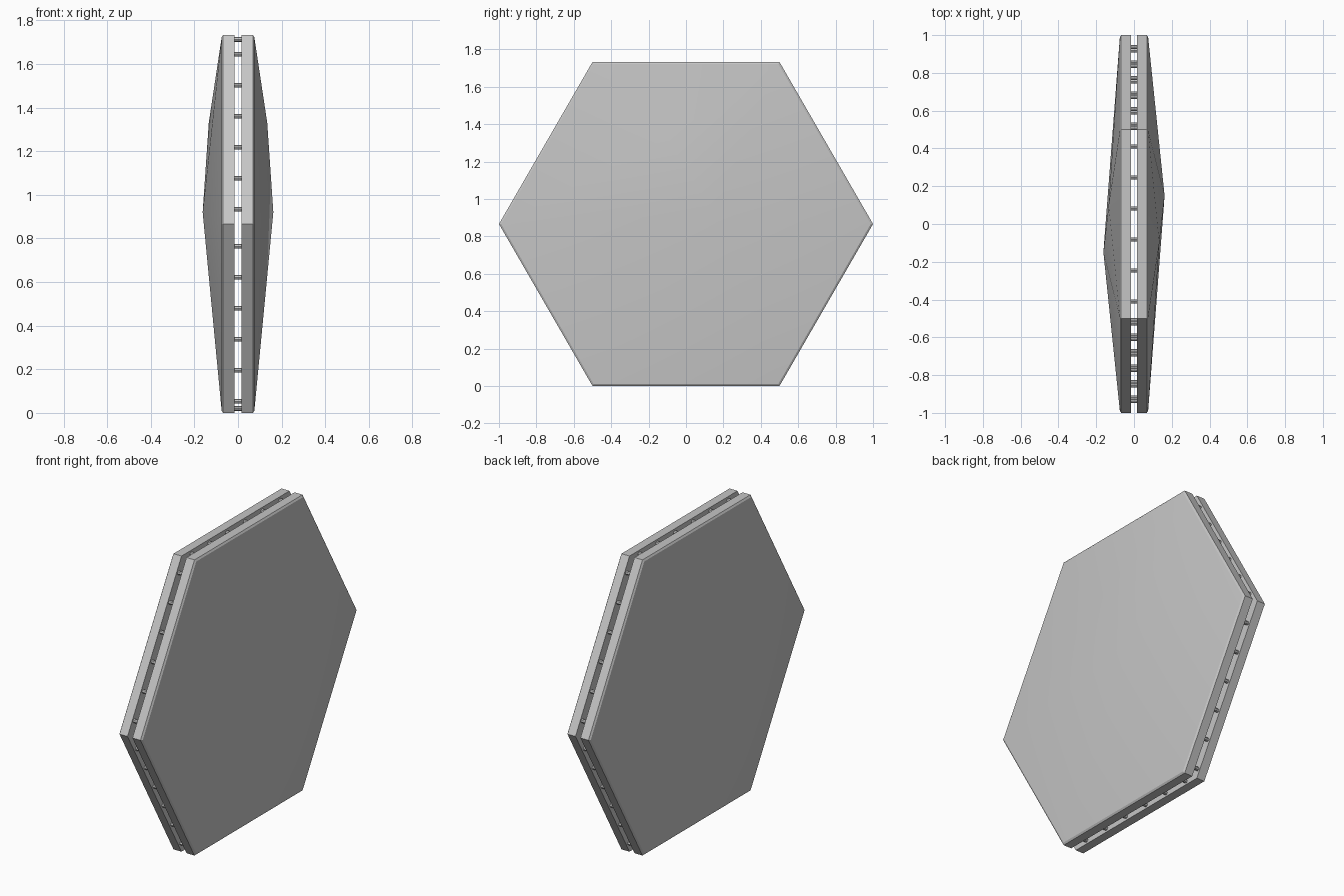
import bpy, bmesh, math
from mathutils import Vector

if "Cube" in bpy.data.objects:
    bpy.data.objects.remove(bpy.data.objects["Cube"])

MID = math.sqrt(3) / 2  # height of the hexagon centre

grey = bpy.data.materials.new("light_grey")
grey.diffuse_color = (0.56, 0.56, 0.56, 1)
grey.use_nodes = True
grey.node_tree.nodes["Principled BSDF"].inputs["Base Color"].default_value = grey.diffuse_color


def hexagon(x, radius):
    return [Vector((x, radius * math.cos(math.radians(60 * i)),
                    MID + radius * math.sin(math.radians(60 * i)))) for i in range(6)]


def finish(bm, name):
    bmesh.ops.recalc_face_normals(bm, faces=bm.faces)
    mesh = bpy.data.meshes.new(name)
    bm.to_mesh(mesh)
    bm.free()
    mesh.materials.append(grey)
    ob = bpy.data.objects.new(name, mesh)
    bpy.context.collection.objects.link(ob)
    bpy.ops.object.select_all(action='DESELECT')
    ob.select_set(True)
    bpy.context.view_layer.objects.active = ob
    bpy.ops.object.shade_smooth_by_angle(angle=math.radians(25))
    return ob


# Two half shells: straight rim, thin chamfer and a shallow off-centre dome
def shell(name, side):
    points = hexagon(0.016, 1.0) + hexagon(0.068, 1.0) + hexagon(0.075, 0.988)
    points += [Vector((0.162, 0.15, 0.92)), Vector((0.134, -0.1, 1.33))]
    bm = bmesh.new()
    for p in points:
        bm.verts.new((p.x * side, p.y * side, p.z))
    bmesh.ops.convex_hull(bm, input=bm.verts)
    bmesh.ops.dissolve_limit(bm, angle_limit=0.002, verts=bm.verts, edges=bm.edges)
    finish(bm, name)


shell("right_shell", 1)
shell("left_shell", -1)

# Small pins bridging the gap, six along each edge
bm = bmesh.new()
corners = hexagon(0, 0.977)
for i in range(6):
    a, b = corners[i], corners[(i + 1) % 6]
    along = (b - a).normalized()
    mid = (a + b) / 2
    if i in (3, 5):  # lower slanted edges sit slightly lower
        mid += along * (0.04 if i == 3 else -0.04)
    for k in range(6):
        p = mid + along * (k - 2.5) / 6 * 0.985
        ring = [bm.verts.new((x, p.y + 0.011 * math.cos(t * math.pi / 4),
                              p.z + 0.011 * math.sin(t * math.pi / 4)))
                for x in (-0.018, 0.018) for t in range(8)]
        for t in range(8):
            n = (t + 1) % 8
            bm.faces.new((ring[t], ring[n], ring[n + 8], ring[t + 8]))
finish(bm, "gap_pins")
